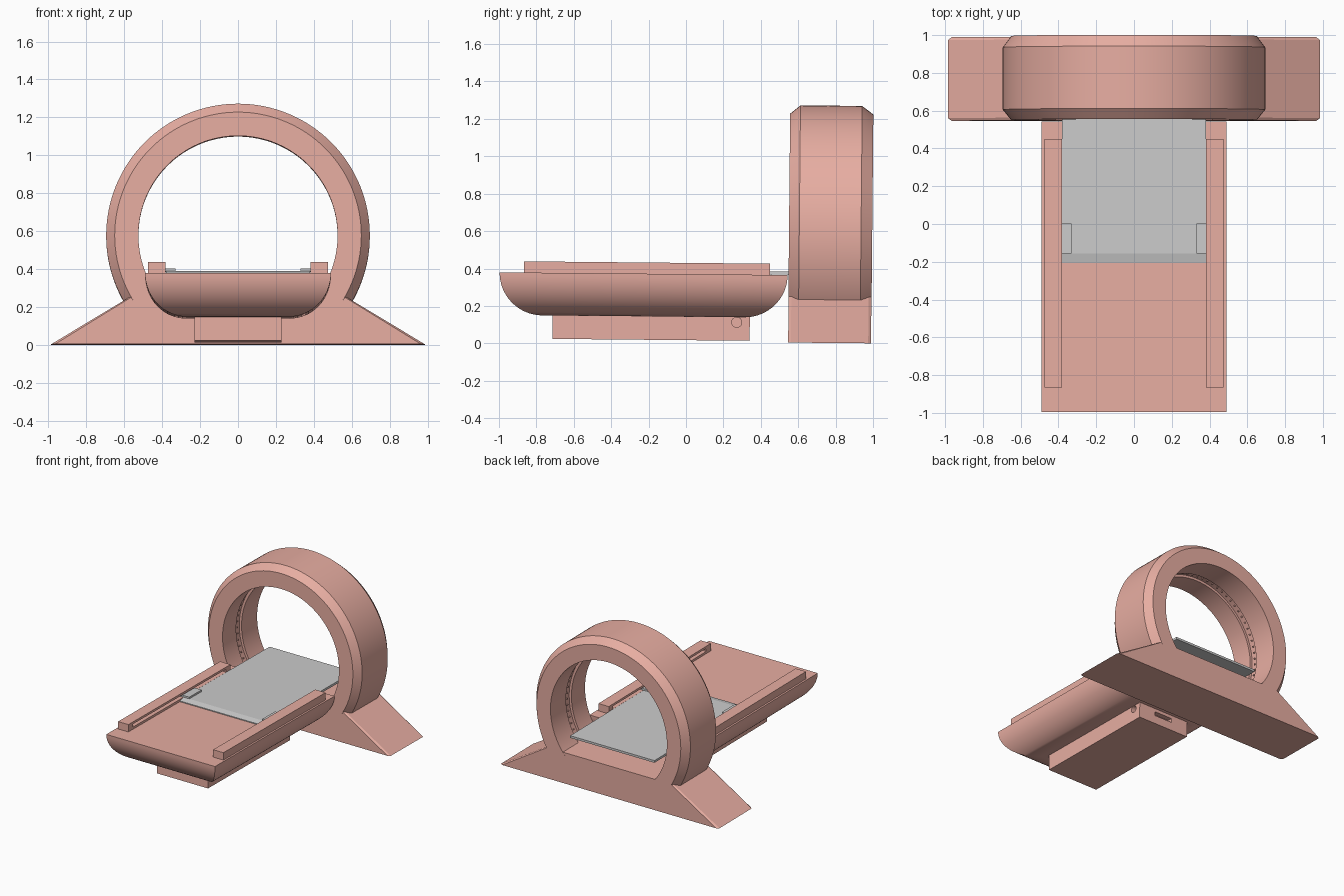
import bpy, bmesh
from math import sin, cos, pi, radians
from mathutils import Matrix, Vector

if "Cube" in bpy.data.objects:
    bpy.data.objects.remove(bpy.data.objects["Cube"])

TILT = Matrix.Rotation(-0.0095, 4, 'X')   # whole model leans back very slightly
red = bpy.data.materials.new("coral_red")
red.diffuse_color = (0.8, 0.42, 0.36, 1)
red.use_nodes = True
red.node_tree.nodes["Principled BSDF"].inputs["Base Color"].default_value = red.diffuse_color
parts = []


def finish(name, bm, mat=red, smooth=False):
    bmesh.ops.recalc_face_normals(bm, faces=bm.faces)
    me = bpy.data.meshes.new(name)
    bm.to_mesh(me)
    bm.free()
    ob = bpy.data.objects.new(name, me)
    bpy.context.collection.objects.link(ob)
    if mat:
        me.materials.append(mat)
    if smooth:
        bpy.ops.object.select_all(action='DESELECT')
        ob.select_set(True)
        bpy.context.view_layer.objects.active = ob
        bpy.ops.object.shade_smooth_by_angle(angle=radians(25))
    parts.append(ob)
    return ob


def add_box(bm, x, y, z):
    m = Matrix.Translation(((x[0] + x[1]) / 2, (y[0] + y[1]) / 2, (z[0] + z[1]) / 2))
    size = Matrix.Diagonal((x[1] - x[0], y[1] - y[0], z[1] - z[0], 1))
    bmesh.ops.create_cube(bm, size=1, matrix=m @ size)


def box(name, x, y, z, mat=red):
    bm = bmesh.new()
    add_box(bm, x, y, z)
    return finish(name, bm, mat)


def loft(sections, closed=False):
    """Skin matching loops of points; cap the ends unless closed."""
    bm = bmesh.new()
    loops = [[bm.verts.new(p) for p in s] for s in sections]
    n = len(loops[0])
    for i in range(len(loops) if closed else len(loops) - 1):
        a, b = loops[i], loops[(i + 1) % len(loops)]
        for j in range(n):
            k = (j + 1) % n
            bm.faces.new((a[j], a[k], b[k], b[j]))
    if not closed:
        bm.faces.new(loops[0])
        bm.faces.new(loops[-1])
    return bm


def cut(ob, bm):
    """Subtract the bmesh from the object and bake the result."""
    cutter = finish("cutter", bm, None)
    parts.remove(cutter)
    cutter.hide_render = True
    mod = ob.modifiers.new("cut", 'BOOLEAN')
    mod.operation, mod.solver, mod.object = 'DIFFERENCE', 'EXACT', cutter
    dg = bpy.context.evaluated_depsgraph_get()
    me = bpy.data.meshes.new_from_object(ob.evaluated_get(dg))
    ob.modifiers.clear()
    ob.data = me
    bpy.data.objects.remove(cutter)


# Scanner ring: lathed profile (radius, y) with chamfered rims and a bore groove
CZ, SEG = 0.583, 128
profile = [(0.525, 0.545), (0.65, 0.545), (0.695, 0.60), (0.695, 0.93), (0.65, 0.99),
           (0.525, 0.99), (0.525, 0.79), (0.545, 0.79), (0.545, 0.72), (0.525, 0.72)]
bm = loft([[(r * cos(2 * pi * i / SEG), y, CZ + r * sin(2 * pi * i / SEG))
            for i in range(SEG)] for r, y in profile], closed=True)
bmesh.ops.bisect_plane(bm, geom=bm.verts[:] + bm.edges[:] + bm.faces[:], dist=1e-5,
                       plane_co=(0, 0, 0.24), plane_no=(0, 0, 1), clear_inner=True)
finish("scanner_ring", bm, smooth=True)

# Small studs along the bore groove
bm = bmesh.new()
for i in range(48):
    a = radians(-32 + 244 * i / 47)
    d = Vector((cos(a), 0, sin(a)))
    m = Matrix.Translation(d * 0.541 + Vector((0, 0.755, CZ)))
    m = m @ d.to_track_quat('Z', 'Y').to_matrix().to_4x4()
    bmesh.ops.create_cone(bm, cap_ends=True, segments=8, radius1=0.006, radius2=0.006,
                          depth=0.012, matrix=m)
finish("bore_studs", bm)

# Ring base: trapezoid with chamfered sloping edges
def trapezoid(y, c):
    return [(-0.985 + c, y, 0.0095), (0.985 - c, y, 0.0095),
            (0.565 - c * 0.5, y, 0.262), (-0.565 + c * 0.5, y, 0.262)]


finish("ring_base", loft([trapezoid(0.546, 0.02), trapezoid(0.561, 0),
                          trapezoid(0.974, 0), trapezoid(0.989, 0.02)]))

# Table body: rectangles shrinking along a quarter ellipse, mitred corners
sections = []
for i in range(17):
    t = pi / 2 * i / 16
    s = 1 - cos(t)
    x, y0, y1, z = 0.49 - 0.22 * s, -1 + 0.23 * s, 0.54 - 0.23 * s, 0.37 - 0.228 * sin(t)
    sections.append([(-x, y0, z), (x, y0, z), (x, y1, z), (-x, y1, z)])
finish("table_body", loft(sections), smooth=True)

# Pedestal with round side holes and a slot in the rear face
pedestal = box("pedestal", (-0.23, 0.23), (-0.715, 0.34), (0.017, 0.16))
bm = bmesh.new()
for s in (-1, 1):
    m = Matrix.Translation((0.23 * s, 0.27, 0.115)) @ Matrix.Rotation(pi / 2, 4, 'Y')
    bmesh.ops.create_cone(bm, cap_ends=True, segments=24, radius1=0.027, radius2=0.027,
                          depth=0.08, matrix=m)
add_box(bm, (-0.08, 0.08), (0.30, 0.38), (0.085, 0.118))
cut(pedestal, bm)

# Side rails with an inner slot, and the sliding tabs that run in them
for s, side in ((-1, "left"), (1, "right")):
    def span(a, b):
        return tuple(sorted((a * s, b * s)))
    rail = box(side + "_rail", span(0.382, 0.475), (-0.87, 0.445), (0.365, 0.43))
    bm = bmesh.new()
    add_box(bm, span(0.37, 0.425), (-0.81, 0.39), (0.388, 0.412))
    cut(rail, bm)
    box(side + "_slide_tab", span(0.33, 0.415), (-0.16, 0.0), (0.385, 0.403), None)

# Sliding patient plate with a sloped front lip
plate = [(-0.21, 0.371), (-0.21, 0.378), (-0.16, 0.389), (0.945, 0.389), (0.945, 0.371)]
finish("sliding_plate", loft([[(x, y, z) for y, z in plate] for x in (-0.38, 0.38)]), None)

# Apply the slight lean to every part
for ob in parts:
    ob.data.transform(TILT)
